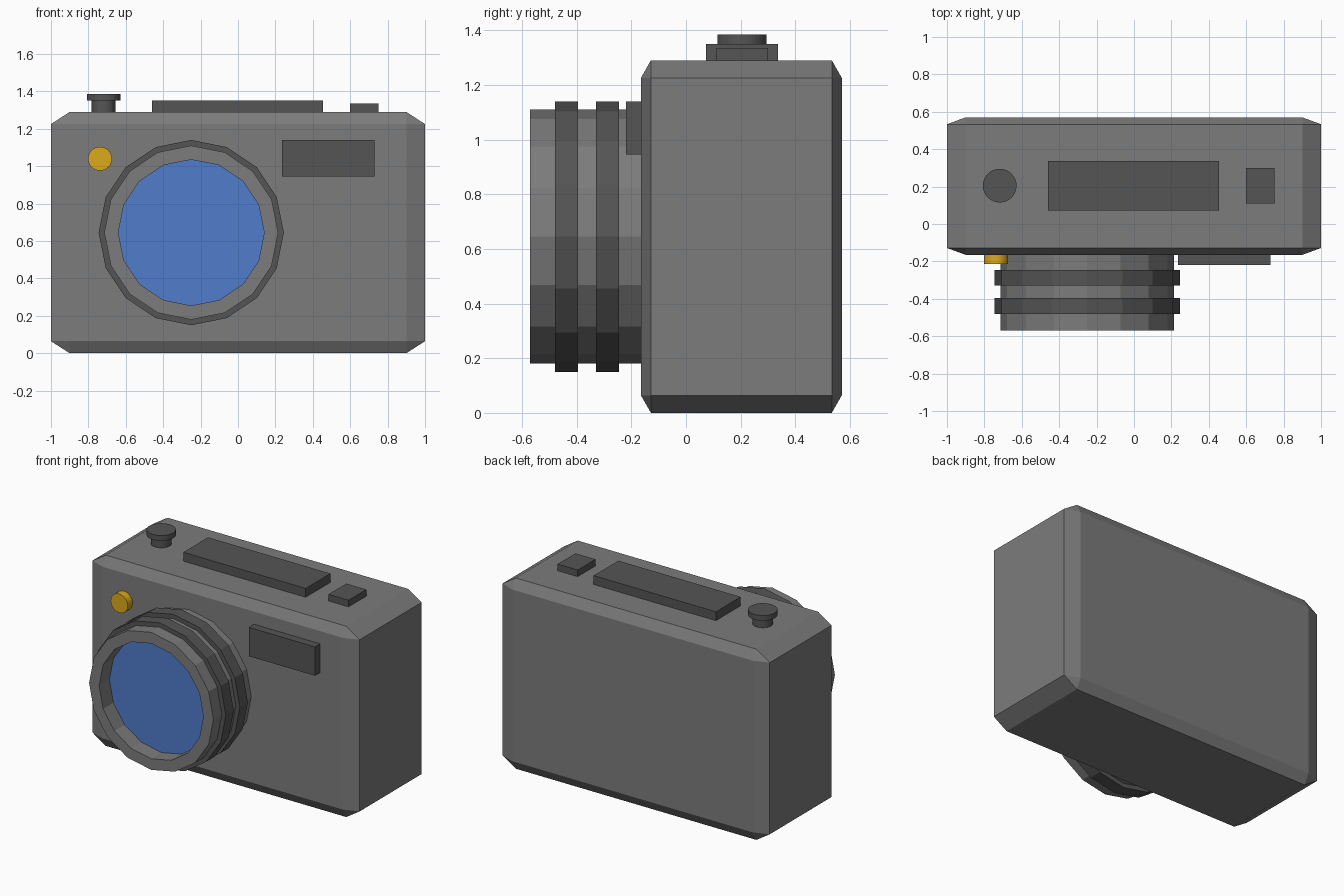
import bpy, bmesh
from math import pi
from mathutils import Vector, Matrix

if "Cube" in bpy.data.objects:
    bpy.data.objects.remove(bpy.data.objects["Cube"])


def material(name, r, g, b):
    m = bpy.data.materials.new(name)
    m.diffuse_color = (r, g, b, 1)
    m.use_nodes = True
    m.node_tree.nodes["Principled BSDF"].inputs["Base Color"].default_value = m.diffuse_color
    return m


GREY = material("body_grey", 0.2, 0.2, 0.2)
DARK = material("dark_grey", 0.09, 0.09, 0.09)
BLUE = material("glass_blue", 0.08, 0.2, 0.6)
GOLD = material("button_gold", 0.72, 0.4, 0.01)


def finish(name, bm, mat):
    bmesh.ops.recalc_face_normals(bm, faces=bm.faces[:])
    mesh = bpy.data.meshes.new(name)
    bm.to_mesh(mesh)
    bm.free()
    mesh.materials.append(mat)
    ob = bpy.data.objects.new(name, mesh)
    bpy.context.collection.objects.link(ob)
    return ob


def box(name, x, y, z, mat, chamfer=0):
    """Box from (min, max) ranges; the chamfer is a fraction of each side."""
    bm = bmesh.new()
    bmesh.ops.create_cube(bm, size=1)
    if chamfer:
        bmesh.ops.bevel(bm, geom=bm.edges[:], offset=chamfer, segments=1,
                        affect='EDGES')
    bmesh.ops.scale(bm, vec=[b - a for a, b in (x, y, z)], verts=bm.verts)
    bmesh.ops.translate(bm, vec=[(a + b) / 2 for a, b in (x, y, z)], verts=bm.verts)
    return finish(name, bm, mat)


def disc(name, centre, radius, depth, mat, sides=32, facing_front=False):
    bm = bmesh.new()
    turn = Matrix.Rotation(pi / 2, 4, 'X') if facing_front else Matrix()
    bmesh.ops.create_cone(bm, cap_ends=True, segments=sides, radius1=radius,
                          radius2=radius, depth=depth,
                          matrix=Matrix.Translation(centre) @ turn)
    return finish(name, bm, mat)


LENS_X, LENS_Z = -0.25, 0.645


def lens_tube(name, r_in, r_out, y0, y1, mat):
    """Square-section 16-sided tube around the lens axis."""
    bm = bmesh.new()
    vs = [bm.verts.new((LENS_X + r, y, LENS_Z)) for r, y in
          ((r_in, y0), (r_out, y0), (r_out, y1), (r_in, y1))]
    es = [bm.edges.new((vs[i], vs[(i + 1) % 4])) for i in range(4)]
    bmesh.ops.spin(bm, geom=vs + es, cent=(LENS_X, 0, LENS_Z), axis=(0, 1, 0),
                   angle=2 * pi, steps=16)
    bmesh.ops.remove_doubles(bm, verts=bm.verts[:], dist=0.0005)
    return finish(name, bm, mat)


# Chamfered body
box("camera_body", (-1, 1), (-0.165, 0.57), (0, 1.29), GREY, 0.05)

# Lens barrel, grip rings and recessed glass
lens_tube("lens_barrel", 0.39, 0.465, -0.57, -0.15, GREY)
for i, y in enumerate((-0.48, -0.33)):
    lens_tube(f"lens_ring_{i + 1}", 0.45, 0.495, y, y + 0.085, DARK)
disc("lens_glass", (LENS_X, -0.45, LENS_Z), 0.39, 0.02, BLUE, 16, True)

# Front details
box("viewfinder_window", (0.235, 0.73), (-0.22, -0.155), (0.945, 1.14), DARK)
disc("front_button", (-0.738, -0.185, 1.04), 0.064, 0.06, GOLD, 32, True)

# Top details
box("top_plate", (-0.46, 0.455), (0.073, 0.337), (1.28, 1.35), DARK)
box("top_block", (0.6, 0.75), (0.11, 0.3), (1.28, 1.335), DARK)
disc("shutter_stem", (-0.718, 0.205, 1.32), 0.064, 0.07, DARK)
disc("shutter_cap", (-0.718, 0.205, 1.3675), 0.09, 0.035, DARK)
